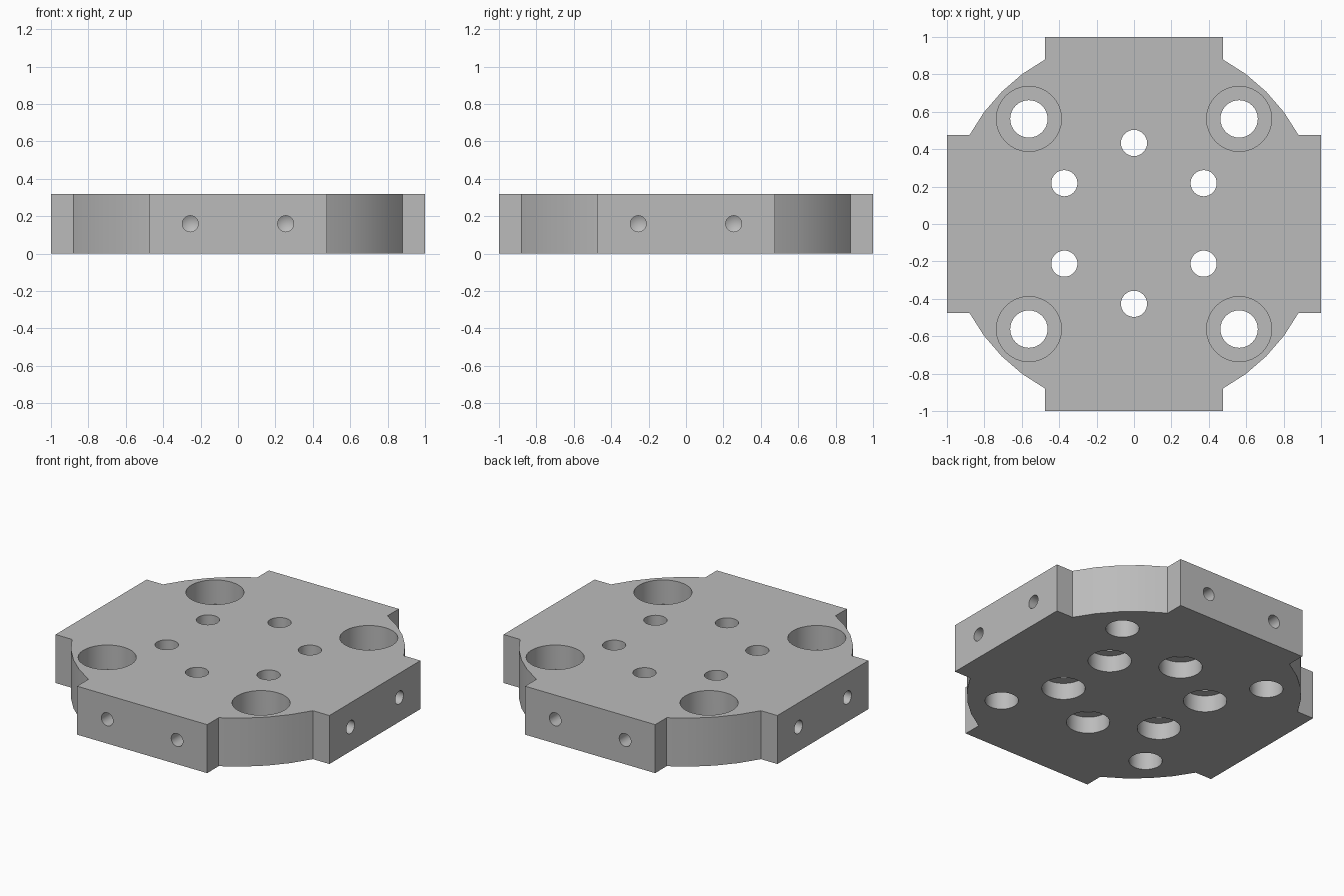
import bpy
import bmesh
from math import radians, sin, cos, pi, asin
from mathutils import Matrix, Vector

if "Cube" in bpy.data.objects:
    bpy.data.objects.remove(bpy.data.objects["Cube"], do_unlink=True)

HEIGHT = 0.32
ARM = 0.475      # half width of each flat side
OVER = 0.05      # how far cutters reach past the surface

metal = bpy.data.materials.new("plain grey metal")
metal.use_nodes = True
grey = (0.5, 0.5, 0.5, 1)
metal.diffuse_color = grey
metal.node_tree.nodes["Principled BSDF"].inputs["Base Color"].default_value = grey


def make_object(name, bm):
    bmesh.ops.recalc_face_normals(bm, faces=bm.faces)
    mesh = bpy.data.meshes.new(name)
    bm.to_mesh(mesh)
    bm.free()
    mesh.materials.append(metal)
    obj = bpy.data.objects.new(name, mesh)
    bpy.context.collection.objects.link(obj)
    return obj


def add_lathe(bm, profile, sides, matrix):
    """Closed solid of revolution about local z; a zero radius makes a point."""
    rings = []
    for r, z in profile:
        count = sides if r else 1
        rings.append([bm.verts.new(matrix @ Vector((r * cos(2 * pi * i / sides),
                                                    r * sin(2 * pi * i / sides), z)))
                      for i in range(count)])
    for a, b in zip(rings, rings[1:]):
        for i in range(sides):
            j = (i + 1) % sides
            if len(b) == 1:
                bm.faces.new((a[i], a[j], b[0]))
            else:
                bm.faces.new((a[i], a[j], b[j], b[i]))
    for ring in (rings[0], rings[-1]):
        if len(ring) > 1:
            bm.faces.new(ring)


# Plate outline: four flat arms joined by arcs of a unit circle
outline = []
start = asin(ARM)
for quarter in range(4):
    turn = Matrix.Rotation(quarter * pi / 2, 3, 'Z')
    corner = [Vector((1, ARM, 0))]
    for i in range(5):
        a = start + (pi / 2 - 2 * start) * i / 4
        corner.append(Vector((cos(a), sin(a), 0)))
    corner.append(Vector((ARM, 1, 0)))
    outline += [turn @ p for p in corner]

bm = bmesh.new()
base = bm.faces.new([bm.verts.new(p) for p in outline])
top = bmesh.ops.extrude_face_region(bm, geom=[base])
bmesh.ops.translate(bm, vec=(0, 0, HEIGHT),
                    verts=[v for v in top["geom"] if isinstance(v, bmesh.types.BMVert)])
plate = make_object("mounting_plate", bm)

# All holes together in one cutter
bm = bmesh.new()

# Corner holes, counterbored from the top
corner_profile = [(0.1, -OVER), (0.1, 0.16), (0.174, 0.16), (0.174, HEIGHT + OVER)]
for x in (-0.562, 0.562):
    for y in (-0.562, 0.562):
        add_lathe(bm, corner_profile, 32, Matrix.Translation((x, y, 0)))

# Ring of six holes, counterbored from below
ring_profile = [(0.13, -OVER), (0.13, 0.11), (0.07, 0.11), (0.07, HEIGHT + OVER)]
for i in range(6):
    a = radians(90 + 60 * i)
    add_lathe(bm, ring_profile, 32,
              Matrix.Translation((0.43 * cos(a), 0.43 * sin(a) + 0.003, 0)))

# Blind drilled holes with conical ends, two in each flat side
drill_profile = [(0.043, -OVER), (0.043, 0.3), (0, 0.325)]
for side in range(4):
    for x in (-0.255, 0.255):
        add_lathe(bm, drill_profile, 24,
                  Matrix.Rotation(side * pi / 2, 4, 'Z')
                  @ Matrix.Translation((x, -1, HEIGHT / 2))
                  @ Matrix.Rotation(-pi / 2, 4, 'X'))
cutter = make_object("hole_cutter", bm)
cutter.hide_render = True

# Cut the holes and drop the cutter
bpy.context.view_layer.objects.active = plate
plate.select_set(True)
cut = plate.modifiers.new("holes", 'BOOLEAN')
cut.operation = 'DIFFERENCE'
cut.solver = 'EXACT'
cut.object = cutter
bpy.ops.object.modifier_apply(modifier=cut.name)
bpy.data.objects.remove(cutter, do_unlink=True)
bpy.ops.object.shade_smooth_by_angle(angle=radians(30))
